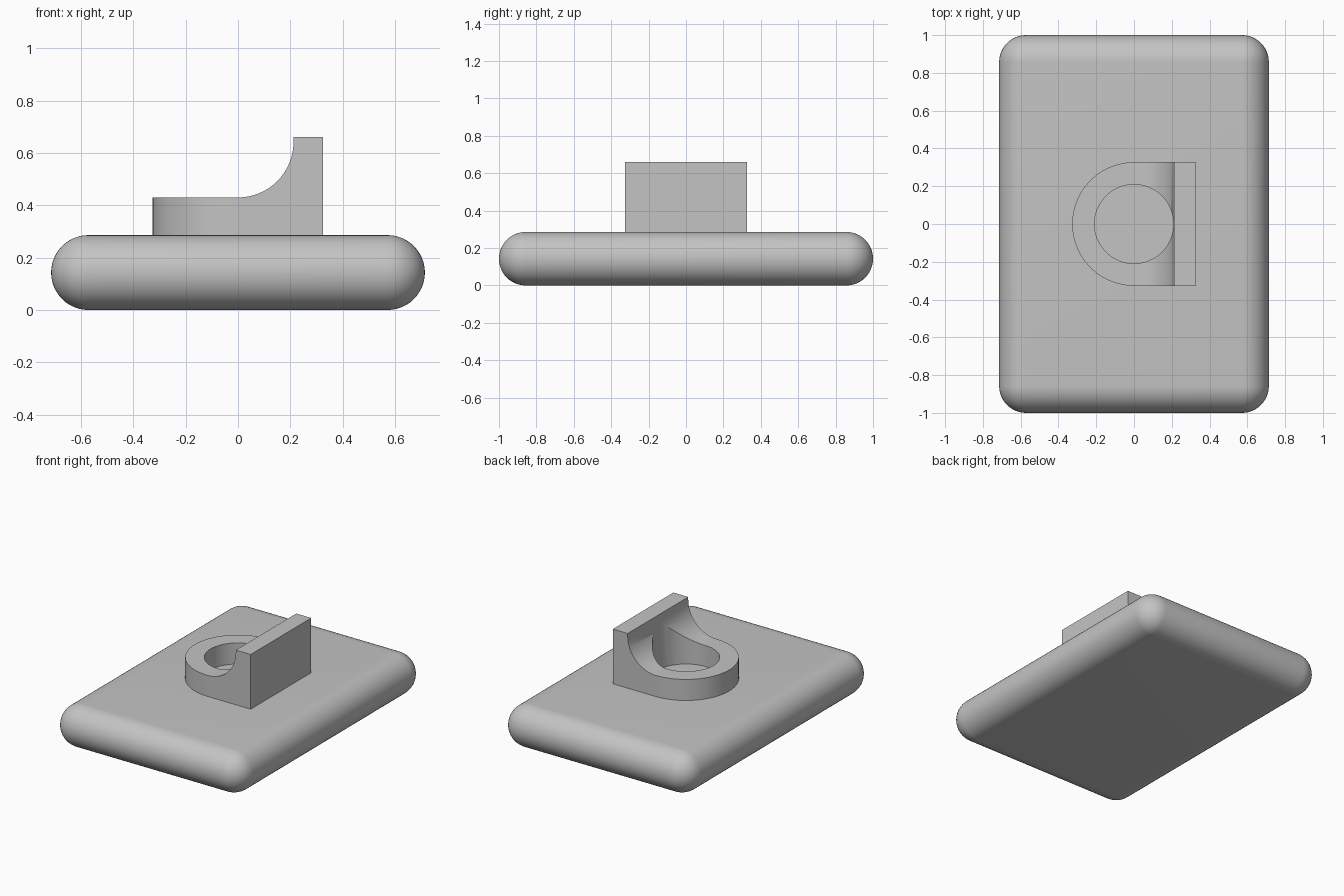
import bpy, bmesh, math
from mathutils import Matrix

if "Cube" in bpy.data.objects:
    bpy.data.objects.remove(bpy.data.objects["Cube"])

SLAB_TOP = 0.286
R_EDGE = 0.143
R_OUT = 0.327
R_SCOOP = 0.212
TOP = 0.66

grey = bpy.data.materials.new("light grey")
grey.diffuse_color = (0.55, 0.55, 0.55, 1)
grey.use_nodes = True
grey.node_tree.nodes["Principled BSDF"].inputs["Base Color"].default_value = grey.diffuse_color


def arc(cx, cy, r, a0, a1, n):
    return [(cx + r * math.cos(math.radians(a0 + (a1 - a0) * i / n)),
             cy + r * math.sin(math.radians(a0 + (a1 - a0) * i / n)))
            for i in range(n + 1)]


def prism(name, outline, lo, hi, axis="z"):
    """Extrude a flat outline along z, or an xz outline along y."""
    bm = bmesh.new()
    place = (lambda p, h: (p[0], p[1], h)) if axis == "z" else (lambda p, h: (p[0], h, p[1]))
    face = bm.faces.new([bm.verts.new(place(p, lo)) for p in outline])
    ext = bmesh.ops.extrude_face_region(bm, geom=[face])
    step = (0, 0, hi - lo) if axis == "z" else (0, hi - lo, 0)
    bmesh.ops.translate(bm, vec=step, verts=[v for v in ext["geom"] if isinstance(v, bmesh.types.BMVert)])
    bmesh.ops.recalc_face_normals(bm, faces=bm.faces)
    mesh = bpy.data.meshes.new(name)
    bm.to_mesh(mesh)
    bm.free()
    mesh.materials.append(grey)
    ob = bpy.data.objects.new(name, mesh)
    bpy.context.collection.objects.link(ob)
    return ob


def smooth(ob):
    bpy.ops.object.select_all(action="DESELECT")
    ob.select_set(True)
    bpy.context.view_layer.objects.active = ob
    bpy.ops.object.shade_smooth_by_angle(angle=math.radians(30))


def cut(ob, cutter):
    mod = ob.modifiers.new(cutter.name, "BOOLEAN")
    mod.operation = "DIFFERENCE"
    mod.solver = "EXACT"
    mod.object = cutter
    bpy.context.view_layer.objects.active = ob
    bpy.ops.object.modifier_apply(modifier=mod.name)
    bpy.data.objects.remove(cutter)


# Base slab: hull of eight corner balls gives fully rounded edges
bm = bmesh.new()
for sx in (-1, 1):
    for sy in (-1, 1):
        at = Matrix.Translation((sx * (0.714 - R_EDGE), sy * (1 - R_EDGE), R_EDGE))
        bmesh.ops.create_uvsphere(bm, u_segments=48, v_segments=24, radius=R_EDGE, matrix=at)
hull = bmesh.ops.convex_hull(bm, input=bm.verts)
junk = {g for g in hull["geom_interior"] + hull["geom_unused"] if isinstance(g, bmesh.types.BMVert)}
bmesh.ops.delete(bm, geom=list(junk), context="VERTS")
bmesh.ops.delete(bm, geom=[v for v in bm.verts if not v.link_faces], context="VERTS")
bmesh.ops.dissolve_limit(bm, angle_limit=0.001, verts=bm.verts, edges=bm.edges)
bmesh.ops.recalc_face_normals(bm, faces=bm.faces)
mesh = bpy.data.meshes.new("base_slab")
bm.to_mesh(mesh)
bm.free()
mesh.materials.append(grey)
slab = bpy.data.objects.new("base_slab", mesh)
bpy.context.collection.objects.link(slab)
smooth(slab)

# Bracket: round-ended block with a tall straight wall
outline = arc(0, 0, R_OUT, 90, 270, 48) + [(0.325, -R_OUT), (0.325, R_OUT)]
bracket = prism("ring_bracket", outline, SLAB_TOP, TOP)

# Scoop that lowers the ring and curves up into the wall
scoop = [(-0.5, 0.9), (-0.5, 0.43)] + arc(0, 0.43 + R_SCOOP, R_SCOOP, -90, 0, 24) + [(R_SCOOP, 0.9)]
cut(bracket, prism("scoop_cutter", scoop, -0.5, 0.5, axis="y"))

# Round hole through the ring
cut(bracket, prism("hole_cutter", arc(0, 0, 0.209, 0, 355, 71), 0.2, 0.9))
smooth(bracket)
